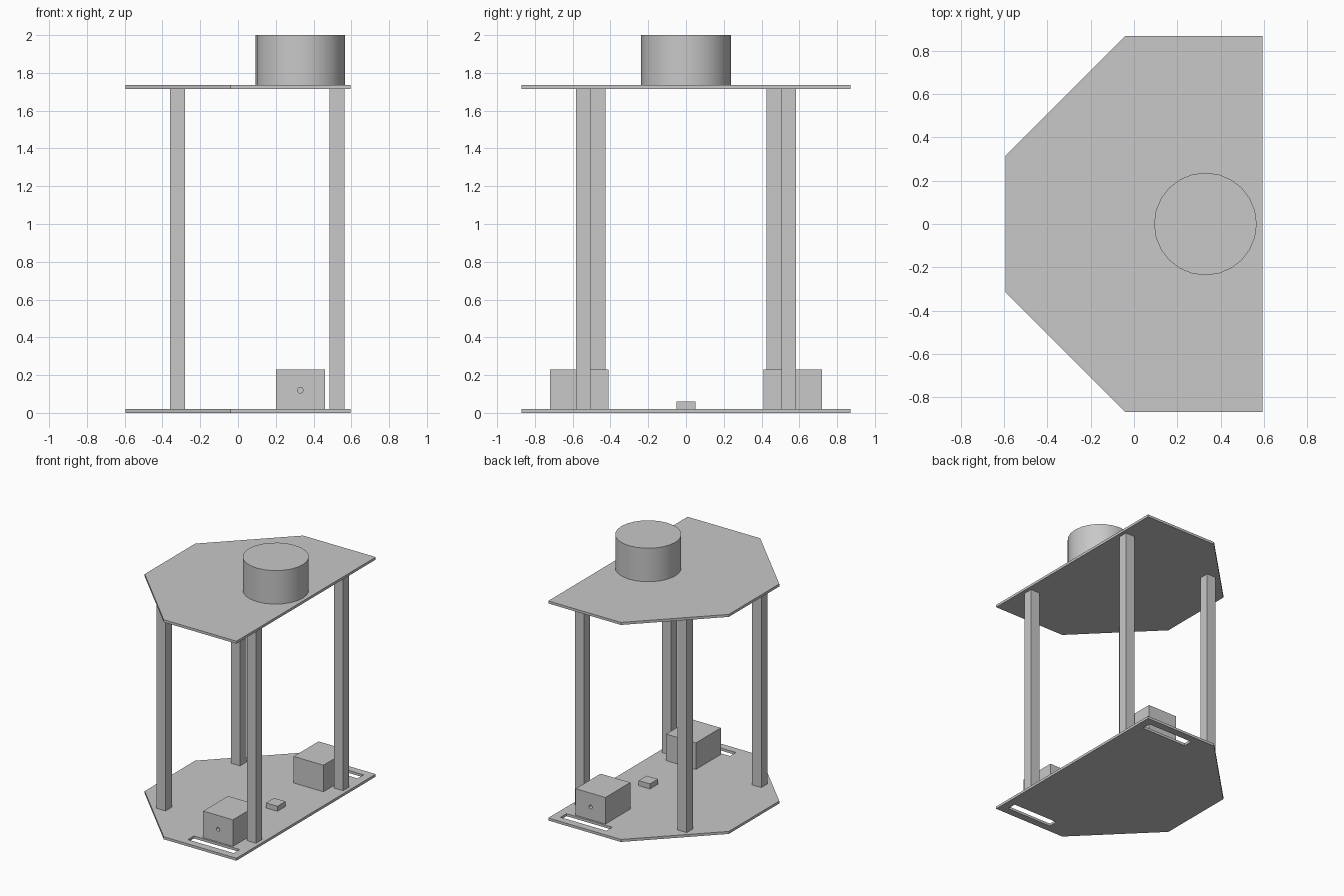
import bpy
import bmesh
from math import radians

cube = bpy.data.objects.get("Cube")
if cube:
    bpy.data.objects.remove(cube, do_unlink=True)

# Single plain grey for every part
GREY = (0.58, 0.58, 0.58, 1.0)
grey = bpy.data.materials.new("plain_grey")
grey.use_nodes = True
grey.diffuse_color = GREY
for node in grey.node_tree.nodes:
    if node.type == 'BSDF_PRINCIPLED':
        node.inputs["Base Color"].default_value = GREY


def finish(name, bm):
    bmesh.ops.recalc_face_normals(bm, faces=bm.faces[:])
    mesh = bpy.data.meshes.new(name)
    bm.to_mesh(mesh)
    bm.free()
    mesh.materials.append(grey)
    obj = bpy.data.objects.new(name, mesh)
    bpy.context.collection.objects.link(obj)
    return obj


def prism(name, outline, z0, z1):
    """Extrude a flat outline from z0 up to z1."""
    bm = bmesh.new()
    face = bm.faces.new([bm.verts.new((x, y, z0)) for x, y in outline])
    result = bmesh.ops.extrude_face_region(bm, geom=[face])
    top = [v for v in result["geom"] if isinstance(v, bmesh.types.BMVert)]
    bmesh.ops.translate(bm, verts=top, vec=(0, 0, z1 - z0))
    return finish(name, bm)


def box(name, x0, x1, y0, y1, z0, z1):
    return prism(name, [(x0, y0), (x1, y0), (x1, y1), (x0, y1)], z0, z1)


def cylinder(name, radius, depth, location, sides, tilt=0):
    bpy.ops.mesh.primitive_cylinder_add(
        vertices=sides, radius=radius, depth=depth,
        location=location, rotation=(tilt, 0, 0))
    obj = bpy.context.object
    obj.name = name
    obj.data.materials.append(grey)
    return obj


def cut(obj, cutter):
    """Subtract the cutter from the object, then discard the cutter."""
    cutter.hide_render = True
    mod = obj.modifiers.new("cut", 'BOOLEAN')
    mod.operation = 'DIFFERENCE'
    mod.solver = 'EXACT'
    mod.object = cutter
    bpy.context.view_layer.objects.active = obj
    bpy.ops.object.modifier_apply(modifier=mod.name)
    bpy.data.objects.remove(cutter, do_unlink=True)


THICK = 0.02
SHELF = 1.715
AXLE_X = 0.33

# Six-sided plates with chamfered rear corners
half = [(0.595, 0.87), (-0.04, 0.87), (-0.595, 0.315)]
plate = half + [(x, -y) for x, y in reversed(half)]
base = prism("base_plate", plate, 0, THICK)
prism("top_plate", plate, SHELF, SHELF + THICK)

for side, label in ((-1, "front"), (1, "back")):
    def span(a, b):
        return sorted((side * a, side * b))

    # Wheel slot through the base plate
    cut(base, box("slot_cutter", 0.13, 0.53, *span(0.735, 0.81), -0.1, 0.1))

    # Motor block with a shaft hole in its outer face
    motor = box(label + "_motor", 0.2, 0.46, *span(0.41, 0.72), THICK, 0.23)
    cut(motor, cylinder("hole_cutter", 0.015, 0.2,
                        (AXLE_X, side * 0.72, 0.12), 16, radians(90)))

    # Square support posts, the left pair set wider
    box(label + "_left_post", 0.485, 0.565, *span(0.505, 0.582), THICK, SHELF)
    box(label + "_right_post", -0.36, -0.28, *span(0.427, 0.505), THICK, SHELF)

# Small sensor block on the base
box("sensor_block", 0.28, 0.38, -0.05, 0.05, THICK, 0.06)

# Round scanner drum on the top plate
drum = cylinder("scanner_drum", 0.237, 0.265, (AXLE_X, 0, 1.8675), 24)
bpy.ops.object.shade_smooth_by_angle(angle=radians(30))
